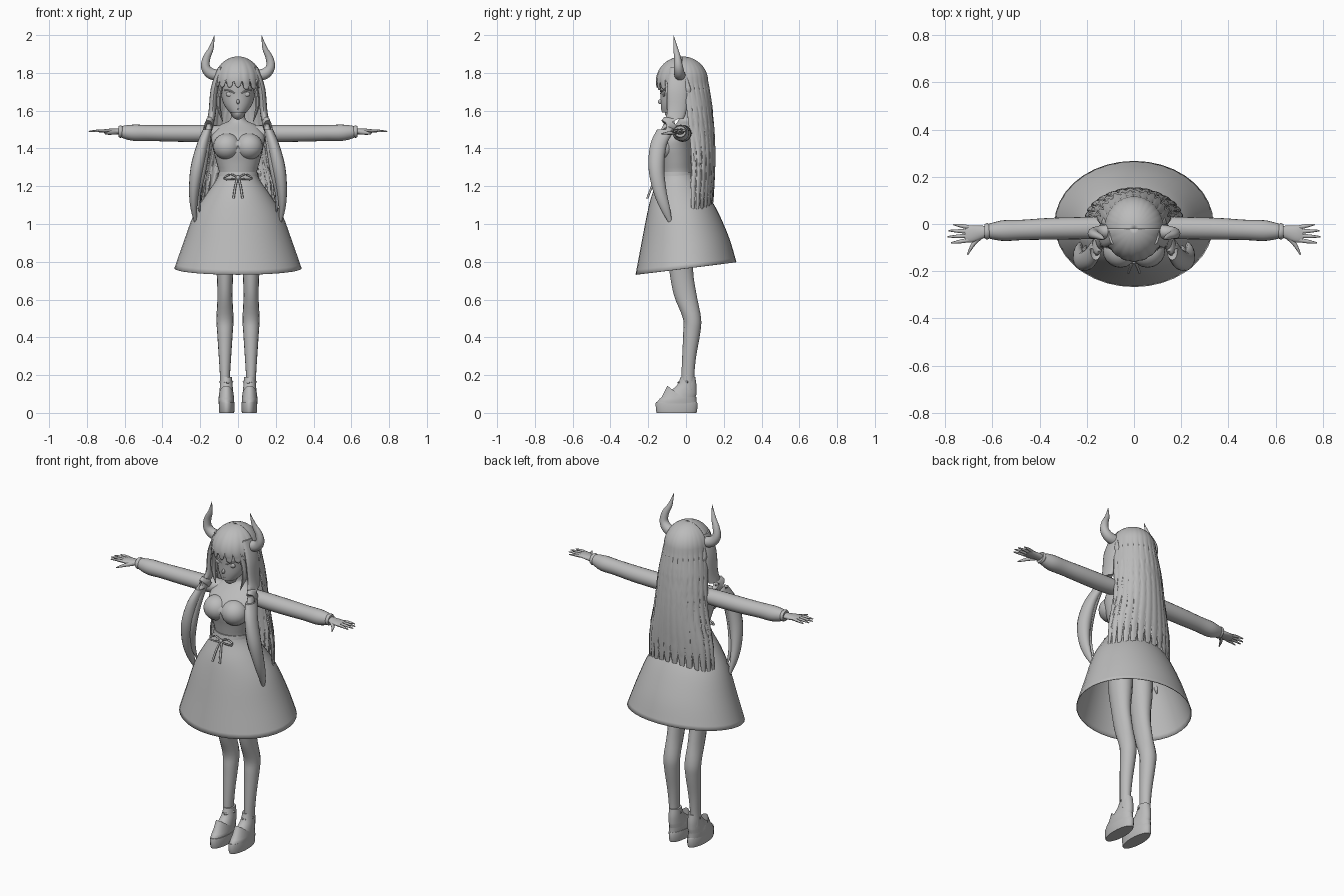
import bpy, bmesh, math, random
from mathutils import Vector

random.seed(4)
cube = bpy.data.objects.get("Cube")
if cube:
    bpy.data.objects.remove(cube, do_unlink=True)

grey = bpy.data.materials.new("plain grey")
grey.use_nodes = True
grey.diffuse_color = (.5, .5, .5, 1)
grey.node_tree.nodes["Principled BSDF"].inputs["Base Color"].default_value = (.5, .5, .5, 1)


def finish(name, bm, mirror=False, thick=0, angle=50):
    """Turn a bmesh into a smooth shaded object with its modifiers."""
    bmesh.ops.recalc_face_normals(bm, faces=bm.faces)
    mesh = bpy.data.meshes.new(name)
    bm.to_mesh(mesh)
    bm.free()
    mesh.materials.append(grey)
    mesh.shade_smooth()
    mesh.set_sharp_from_angle(angle=math.radians(angle))
    obj = bpy.data.objects.new(name, mesh)
    bpy.context.scene.collection.objects.link(obj)
    if thick:
        solid = obj.modifiers.new("thickness", 'SOLIDIFY')
        solid.thickness = thick
    if mirror:
        obj.modifiers.new("mirror", 'MIRROR')
    return obj


def smooth_path(rows, steps):
    """Catmull-Rom interpolation through tuples of any length."""
    rows = [Vector(r) for r in rows]
    if steps == 1:
        return rows
    padded = [rows[0]] + rows + [rows[-1]]
    out = []
    for a, b, c, d in zip(padded, padded[1:], padded[2:], padded[3:]):
        for k in range(steps):
            t = k / steps
            out.append(b + (c - a) * (t / 2) + (a * 2 - b * 5 + c * 4 - d) * (t * t / 2)
                       + (b * 3 - a - c * 3 + d) * (t ** 3 / 2))
    return out + [rows[-1]]


def skin_grid(bm, rings, closed=True):
    for low, high in zip(rings, rings[1:]):
        n = len(low)
        for j in range(n if closed else n - 1):
            k = (j + 1) % n
            bm.faces.new((low[j], low[k], high[k], high[j]))


def tube(name, rows, side=(1, 0, 0), sides=16, steps=4, mirror=True, caps=True, thick=0, tilt=0):
    """Skin ellipses (x, y, z, radius along side, other radius) along a path."""
    rows = smooth_path(rows, steps)
    bm = bmesh.new()
    rings = []
    for i, row in enumerate(rows):
        centre = Vector(row[:3])
        ahead, behind = rows[min(i + 1, len(rows) - 1)], rows[max(i - 1, 0)]
        tangent = (Vector(ahead[:3]) - Vector(behind[:3])).normalized()
        if abs(tangent.z) > .8 and len(rows) and side == (1, 0, 0):
            tangent = Vector((0, 0, 1))
        u = Vector(side)
        u = (u - tangent * u.dot(tangent)).normalized()
        v = tangent.cross(u)
        ring = []
        for j in range(sides):
            a = math.tau * j / sides
            p = centre + u * math.cos(a) * max(row[3], .001) + v * math.sin(a) * max(row[4], .001)
            p.z += tilt * p.y * i / len(rows)
            ring.append(bm.verts.new(p))
        rings.append(ring)
    skin_grid(bm, rings)
    if caps:
        bm.faces.new(rings[0])
        bm.faces.new(rings[-1])
    return finish(name, bm, mirror, thick)


def column(name, rows, x=0, **options):
    """Vertical loft from rows of (height, depth centre, half width, half depth)."""
    return tube(name, [(x, cy, z, rx, ry) for z, cy, rx, ry in rows], **options)


def cord(name, points, radius, **options):
    return tube(name, [(*p, radius, radius) for p in points], sides=8, **options)


def ball(name, centre, size, mirror=True):
    bm = bmesh.new()
    bmesh.ops.create_uvsphere(bm, u_segments=20, v_segments=12, radius=1)
    for v in bm.verts:
        v.co = Vector(centre) + v.co * Vector(size)
    return finish(name, bm, mirror)


# Body and dress
column("torso", [(1, -.03, .13, .1), (1.2, -.04, .105, .085), (1.27, -.05, .1, .085),
                 (1.33, -.055, .115, .09), (1.41, -.06, .135, .1), (1.47, -.04, .14, .085),
                 (1.52, -.01, .1, .055), (1.545, 0, .05, .042), (1.57, 0, .037, .037),
                 (1.64, -.01, .035, .036)], sides=32, mirror=False)
ball("bust", (.058, -.112, 1.41), (.074, .073, .07))
column("skirt", [(1.27, -.05, .101, .09), (1.23, -.045, .118, .107), (1.15, -.035, .175, .15),
                 (1.05, -.02, .235, .19), (.9, -.005, .29, .235), (.765, 0, .337, .267)],
       sides=36, mirror=False, caps=False, thick=.004, tilt=.13)
column("waistband", [(1.255, -.05, .106, .096), (1.275, -.05, .104, .092)],
       sides=32, steps=1, mirror=False)

# Waist bow
cord("bow_loop", [(0, -.155, 1.245), (.035, -.157, 1.262), (.068, -.155, 1.25),
                  (.07, -.16, 1.237), (.035, -.165, 1.238), (0, -.16, 1.24)], .005)
cord("bow_tail", [(.004, -.16, 1.24), (.014, -.18, 1.2), (.024, -.205, 1.135)], .006)
ball("bow_knot", (0, -.16, 1.245), (.012, .01, .012), mirror=False)

# Legs and shoes
column("leg", [(1.1, -.03, .065, .075), (.9, -.03, .06, .075), (.75, -.025, .045, .063),
               (.62, -.003, .04, .06), (.5, .032, .045, .048), (.42, .03, .041, .045),
               (.3, .017, .033, .037), (.2, .01, .027, .034), (.12, .01, .027, .034)], x=.069)
column("shoe_sole", [(0, -.05, .039, .105), (.01, -.05, .041, .109), (.05, -.05, .042, .111),
                     (.057, -.05, .041, .108)], x=.06, steps=1, sides=24)
column("shoe_upper", [(.05, -.05, .04, .106), (.075, -.042, .041, .097), (.11, -.017, .037, .073),
                      (.15, .005, .033, .05), (.19, .01, .03, .039)], x=.062, sides=24)
cord("ankle_strap", [(.03, .01, .165), (.06, -.04, .16), (.095, .01, .165)], .006)

# Sleeves and hands
tube("sleeve", [(.09, -.012, 1.482, .045, .04), (.2, -.017, 1.48, .047, .045),
                (.35, -.02, 1.48, .046, .044), (.47, -.025, 1.482, .043, .042),
                (.55, -.028, 1.483, .044, .043), (.6, -.03, 1.487, .035, .035),
                (.625, -.03, 1.489, .027, .026)], side=(0, 1, 0), sides=20)
tube("cuff", [(.612, -.031, 1.489, .03, .029), (.622, -.031, 1.489, .035, .033),
              (.632, -.031, 1.489, .03, .029)], side=(0, 1, 0), steps=2)
tube("palm", [(.61, -.03, 1.49, .02, .017), (.65, -.035, 1.49, .029, .015),
              (.69, -.042, 1.492, .036, .012), (.715, -.043, 1.492, .033, .008)], side=(0, 1, 0))
for i, length in enumerate((.07, .085, .08, .06)):
    root, tip = -.068 + i * .018, -.08 + i * .026
    tube(f"finger_{i + 1}", [(.7, root, 1.492, .009, .008),
                             (.7 + length / 2, (root + tip) / 2, 1.493, .008, .007),
                             (.705 + length, tip, 1.49, .003, .003)],
         side=(0, 1, 0), sides=8)
tube("thumb", [(.645, -.05, 1.487, .012, .01), (.68, -.085, 1.482, .01, .009),
               (.705, -.13, 1.478, .003, .003)], side=(0, 0, 1), sides=8)

# Head and face
column("head", [(1.565, -.097, .012, .02), (1.59, -.075, .043, .052), (1.63, -.05, .073, .083),
                (1.68, -.03, .089, .105), (1.75, -.025, .095, .113), (1.82, -.02, .085, .1),
                (1.87, -.02, .04, .05)], sides=32, mirror=False)
ball("nose", (0, -.134, 1.647), (.008, .015, .013), mirror=False)
ball("eye", (.042, -.117, 1.687), (.022, .008, .014))
cord("upper_lash", [(.016, -.133, 1.69), (.04, -.128, 1.705), (.07, -.106, 1.708)], .004)
cord("mouth", [(-.016, -.126, 1.612), (0, -.13, 1.609), (.016, -.126, 1.612)], .002,
     mirror=False)
tube("ear", [(.095, .005, 1.63, .006, .006), (.125, .008, 1.7, .01, .018),
             (.125, .005, 1.735, .008, .015), (.12, .003, 1.775, .002, .003)])

# Horns
tube("horn", [(.095, -.03, 1.785, .03, .03), (.145, -.035, 1.797, .028, .029),
              (.172, -.04, 1.832, .024, .024), (.166, -.045, 1.88, .018, .02),
              (.142, -.055, 1.93, .012, .013), (.125, -.066, 1.998, .001, .001)],
     side=(0, 1, 0))

# Long front locks falling over the shoulders
tube("front_lock", [(.09, -.045, 1.83, .016, .04), (.124, -.045, 1.72, .02, .055),
                    (.138, -.052, 1.58, .02, .05), (.162, -.105, 1.5, .024, .048),
                    (.188, -.145, 1.42, .031, .044), (.215, -.157, 1.3, .036, .042),
                    (.232, -.14, 1.18, .027, .036), (.234, -.11, 1.08, .017, .026),
                    (.22, -.072, .98, .002, .003)])
tube("inner_lock", [(.15, -.09, 1.53, .015, .03), (.175, -.14, 1.4, .025, .03),
                    (.195, -.15, 1.27, .024, .025), (.212, -.12, 1.15, .014, .018),
                    (.2, -.09, 1.05, .002, .003)], sides=10)
tube("cheek_lock", [(.08, -.095, 1.77, .012, .02), (.1, -.085, 1.68, .012, .022),
                    (.1, -.085, 1.61, .01, .018), (.08, -.095, 1.54, .001, .002)], sides=10)


# Scalp and back hair: a dome that runs down into separate locks
hair_shape = smooth_path([(1.755, -.02, .125, .137), (1.6, .005, .147, .135),
                          (1.4, .025, .165, .128), (1.2, .025, .2, .122),
                          (.95, .02, .2, .105)], 8)


def hair_point(angle, z, bulge=0):
    if z >= 1.755:
        cy, rx, ry = hair_shape[0][1:]
        shrink = math.sqrt(max(0, 1 - ((z - 1.755) / .132) ** 2))
    else:
        low = min(hair_shape, key=lambda row: abs(row[0] - z))
        cy, rx, ry = low[1:]
        shrink = 1
    grow = shrink * (1 + bulge)
    return Vector((rx * grow * math.cos(angle), cy + ry * grow * math.sin(angle), z))


def hair_sheet(name, start, locks, rows, tip_height, notch):
    bm = bmesh.new()
    columns = []
    per_lock = 6
    tips = [tip_height + random.uniform(0, notch * .6) for _ in range(locks)]
    for j in range(locks * per_lock + 1):
        lock, part = divmod(j, per_lock)
        ridge = math.sin(math.pi * part / per_lock)
        end = tips[min(lock, locks - 1)] if ridge > 0 else tip_height + notch
        end += notch * (1 - ridge) * .7
        angle = start + math.pi * j / (locks * per_lock)
        cap = [1.755 + .132 * math.cos(math.pi / 2 * k / 10) for k in range(10)]
        drop = [1.755 + (end - 1.755) * k / rows for k in range(rows + 1)]
        heights = cap + drop
        columns.append([bm.verts.new(hair_point(angle, z, .035 * ridge * k / len(heights)))
                        for k, z in enumerate(heights)])
    skin_grid(bm, columns, closed=False)
    bmesh.ops.remove_doubles(bm, verts=bm.verts, dist=.0005)
    return finish(name, bm, thick=.007)


hair_sheet("back_hair", 0, 14, 32, 1.04, .09)
hair_sheet("fringe", math.pi, 9, 4, 1.705, .035)
